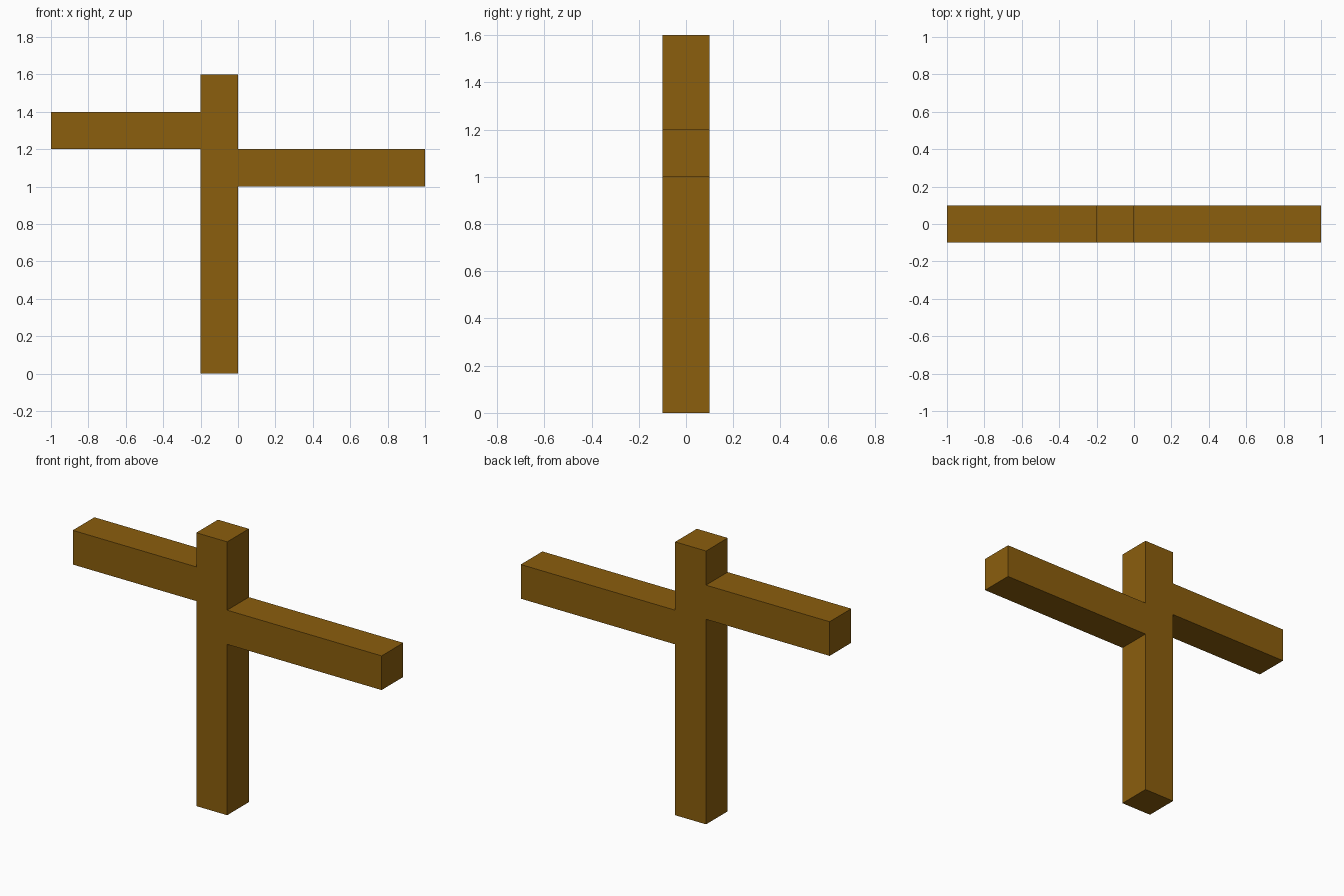
import bpy
import bmesh

cube = bpy.data.objects.get("Cube")
if cube:
    bpy.data.objects.remove(cube, do_unlink=True)

# Brown wood material
wood = bpy.data.materials.new("brown_wood")
wood.use_nodes = True
color = (0.258, 0.112, 0.004, 1.0)
wood.diffuse_color = color
bsdf = next(n for n in wood.node_tree.nodes if n.type == 'BSDF_PRINCIPLED')
bsdf.inputs["Base Color"].default_value = color
bsdf.inputs["Roughness"].default_value = 0.8

# Front outline (x, z): upright post with two staggered arms
HALF_DEPTH = 0.1
outline = [
    (-0.2, 0.0), (0.0, 0.0),                           # post foot
    (0.0, 1.0), (1.0, 1.0), (1.0, 1.2), (0.0, 1.2),    # lower left arm
    (0.0, 1.6), (-0.2, 1.6),                           # post top
    (-0.2, 1.4), (-1.0, 1.4), (-1.0, 1.2), (-0.2, 1.2),  # upper right arm
]

# Extrude the outline from front to back
bm = bmesh.new()
front = bm.faces.new([bm.verts.new((x, -HALF_DEPTH, z)) for x, z in outline])
result = bmesh.ops.extrude_face_region(bm, geom=[front], use_keep_orig=True)
back_verts = [g for g in result["geom"] if isinstance(g, bmesh.types.BMVert)]
bmesh.ops.translate(bm, verts=back_verts, vec=(0, 2 * HALF_DEPTH, 0))
bmesh.ops.recalc_face_normals(bm, faces=bm.faces[:])

mesh = bpy.data.meshes.new("post_with_arms")
bm.to_mesh(mesh)
bm.free()
mesh.materials.append(wood)
post = bpy.data.objects.new("post_with_arms", mesh)
bpy.context.collection.objects.link(post)
